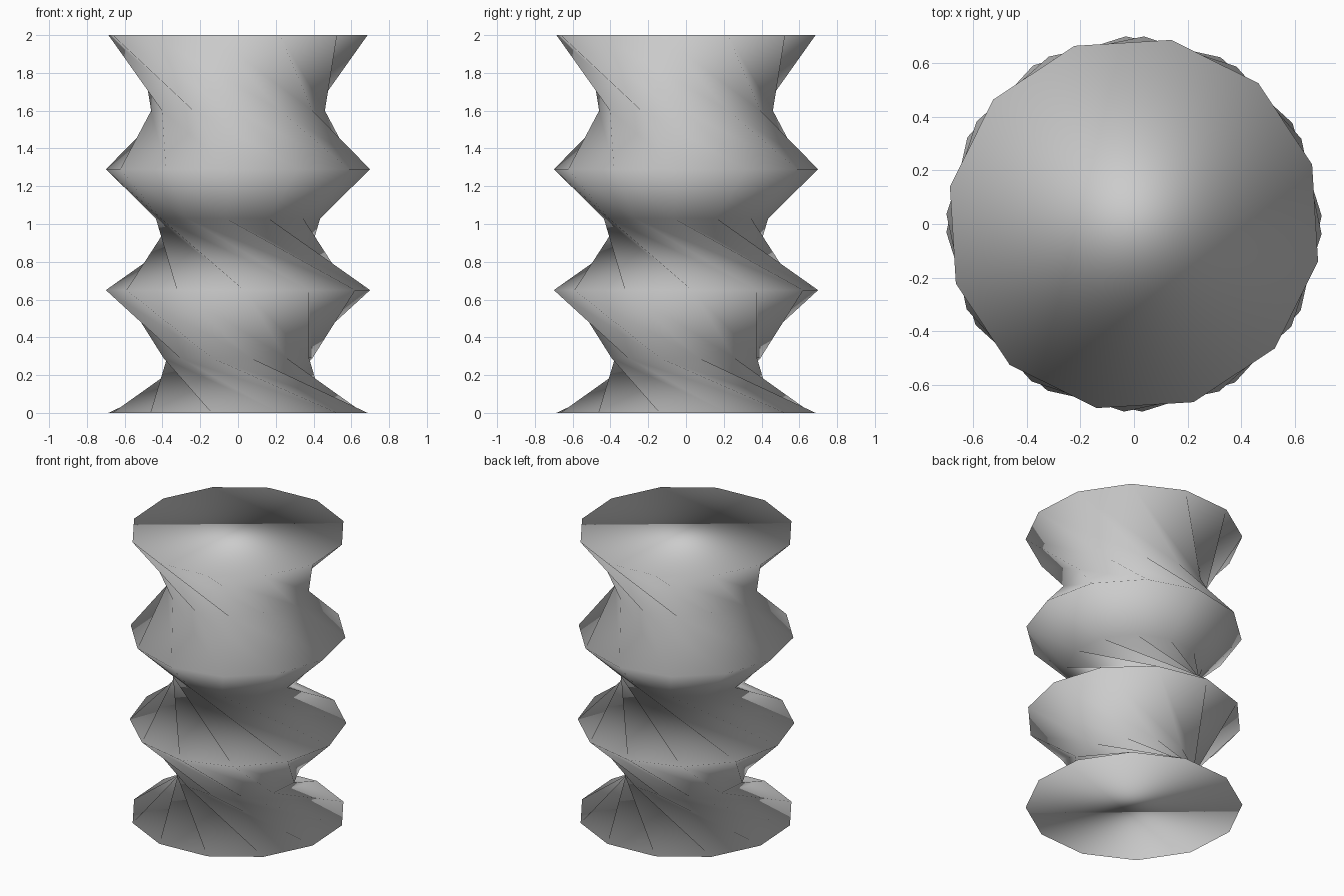
import bpy, bmesh
from math import sin, cos, radians

if "Cube" in bpy.data.objects:
    bpy.data.objects.remove(bpy.data.objects["Cube"])

SIDES = 12
# height, radius, accumulated twist angle of each ring
RINGS = [(0.00, 0.70, 18.5), (0.29, 0.40, -50.0), (0.65, 0.70, -87.5),
         (1.03, 0.44, -158.5), (1.29, 0.70, -153.0), (1.60, 0.46, -181.0),
         (2.00, 0.70, -221.5)]


def add_ring(bm, z, r, twist):
    ring = []
    for i in range(SIDES):
        a = radians(twist + i * 360 / SIDES)
        ring.append(bm.verts.new((r * sin(a), -r * cos(a), z)))
    return ring


bm = bmesh.new()
rings = [add_ring(bm, *r) for r in RINGS]

# twisted walls, split along the long diagonal
for low, high in zip(rings, rings[1:]):
    for i in range(SIDES):
        bm.faces.new((low[i], low[(i + 1) % SIDES], high[i]))
        bm.faces.new((low[i], high[i], high[i - 1]))

# flat end caps
bm.faces.new(rings[0][::-1])
bm.faces.new(rings[-1])
for f in bm.faces:
    f.smooth = True

mesh = bpy.data.meshes.new("twisted_column")
bm.to_mesh(mesh)
bm.free()
column = bpy.data.objects.new("twisted_column", mesh)
bpy.context.collection.objects.link(column)
